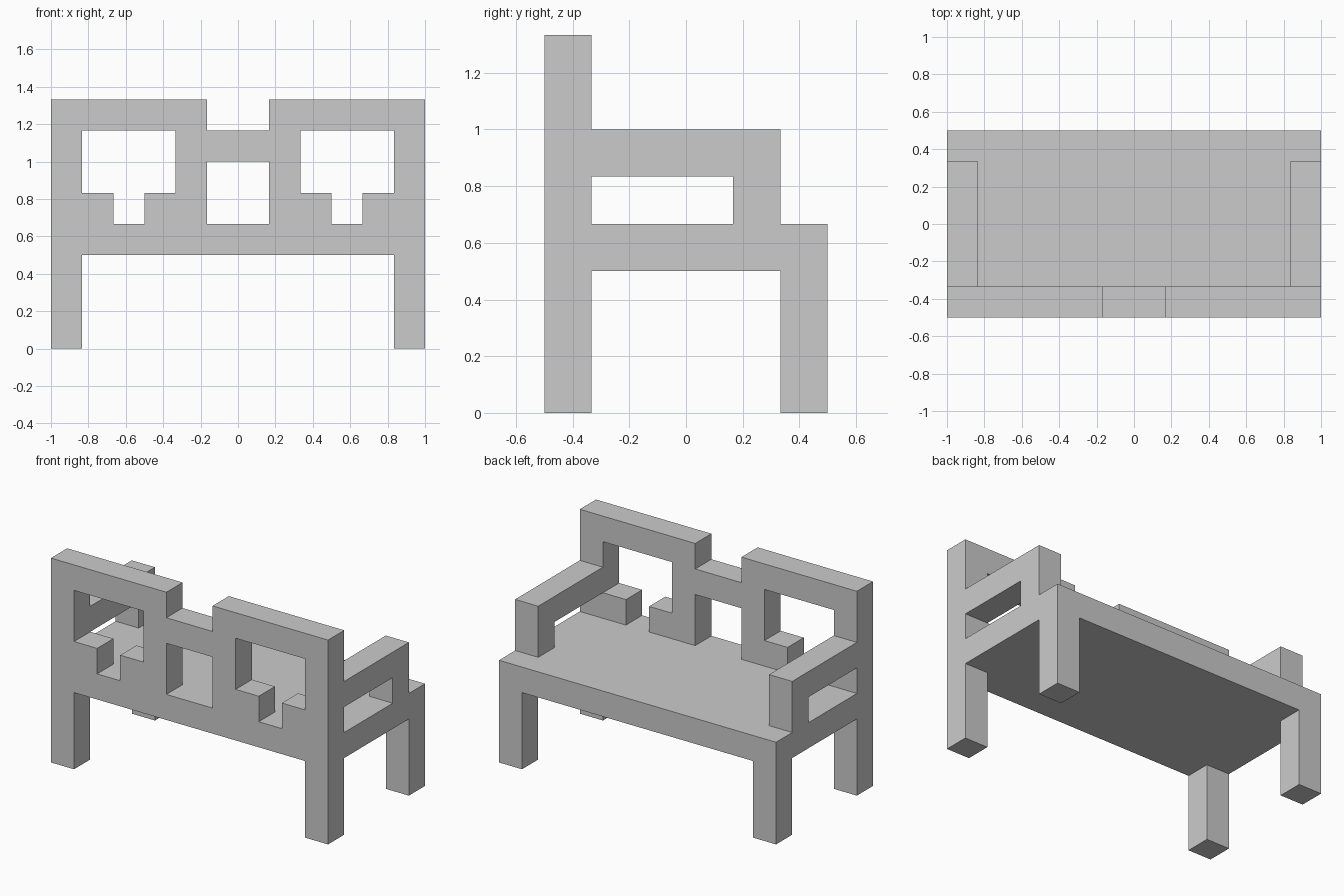
import bpy, bmesh
from math import pi, radians

if "Cube" in bpy.data.objects:
    bpy.data.objects.remove(bpy.data.objects["Cube"])

U = 1 / 6  # everything sits on a 1/6 unit grid


def clean(obj):
    """Weld the mesh and merge flat areas."""
    bm = bmesh.new()
    bm.from_mesh(obj.data)
    bmesh.ops.remove_doubles(bm, verts=bm.verts, dist=1e-4)
    bmesh.ops.dissolve_limit(bm, angle_limit=radians(1), verts=bm.verts, edges=bm.edges)
    bmesh.ops.recalc_face_normals(bm, faces=bm.faces)
    for f in bm.faces:
        f.smooth = False
    bm.to_mesh(obj.data)
    bm.free()


def panel(name, loops, location, rotation):
    """One-unit-thick panel from an outline followed by hole loops."""
    cu = bpy.data.curves.new(name, 'CURVE')
    cu.dimensions = '2D'
    cu.fill_mode = 'BOTH'
    cu.extrude = U / 2
    for pts in loops:
        sp = cu.splines.new('POLY')
        sp.points.add(len(pts) - 1)
        for p, (a, b) in zip(sp.points, pts):
            p.co = (a * U, b * U, 0, 1)
        sp.use_cyclic_u = True
    ob = bpy.data.objects.new(name, cu)
    bpy.context.collection.objects.link(ob)
    ob.location = [c * U for c in location]
    ob.rotation_euler = rotation
    bpy.ops.object.select_all(action='DESELECT')
    ob.select_set(True)
    bpy.context.view_layer.objects.active = ob
    bpy.ops.object.convert(target='MESH')
    clean(bpy.context.object)


def box(name, lo, hi):
    """Box between two grid corners."""
    bpy.ops.mesh.primitive_cube_add(size=1)
    ob = bpy.context.object
    ob.name = name
    for v in ob.data.vertices:
        v.co = [(l + h) / 2 * U + c * (h - l) * U for c, l, h in zip(v.co, lo, hi)]


# Backrest with its two legs, stepped side windows and square middle window
outline = [(-6, 0), (-5, 0), (-5, 3), (5, 3), (5, 0), (6, 0),
           (6, 8), (1, 8), (1, 7), (-1, 7), (-1, 8), (-6, 8)]
window = [(-5, 5), (-4, 5), (-4, 4), (-3, 4), (-3, 5), (-2, 5), (-2, 7), (-5, 7)]
mirrored = [(-x, z) for x, z in reversed(window)]
middle = [(-1, 4), (1, 4), (1, 6), (-1, 6)]
panel("backrest", [outline, window, mirrored, middle], (0, -2.5, 0), (pi / 2, 0, 0))

# Seat slab
box("seat", (-6, -2, 3), (6, 3, 4))

# Armrests and the legs under the open edge of the seat
arm = [(1, 4), (2, 4), (2, 6), (-2, 6), (-2, 5), (1, 5)]
for side, s in (("left", -1), ("right", 1)):
    panel(side + "_armrest", [arm], (5.5 * s, 0, 0), (pi / 2, 0, pi / 2))
    x = 5.5 * s
    box(side + "_seat_leg", (x - 0.5, 2, 0), (x + 0.5, 3, 3))
